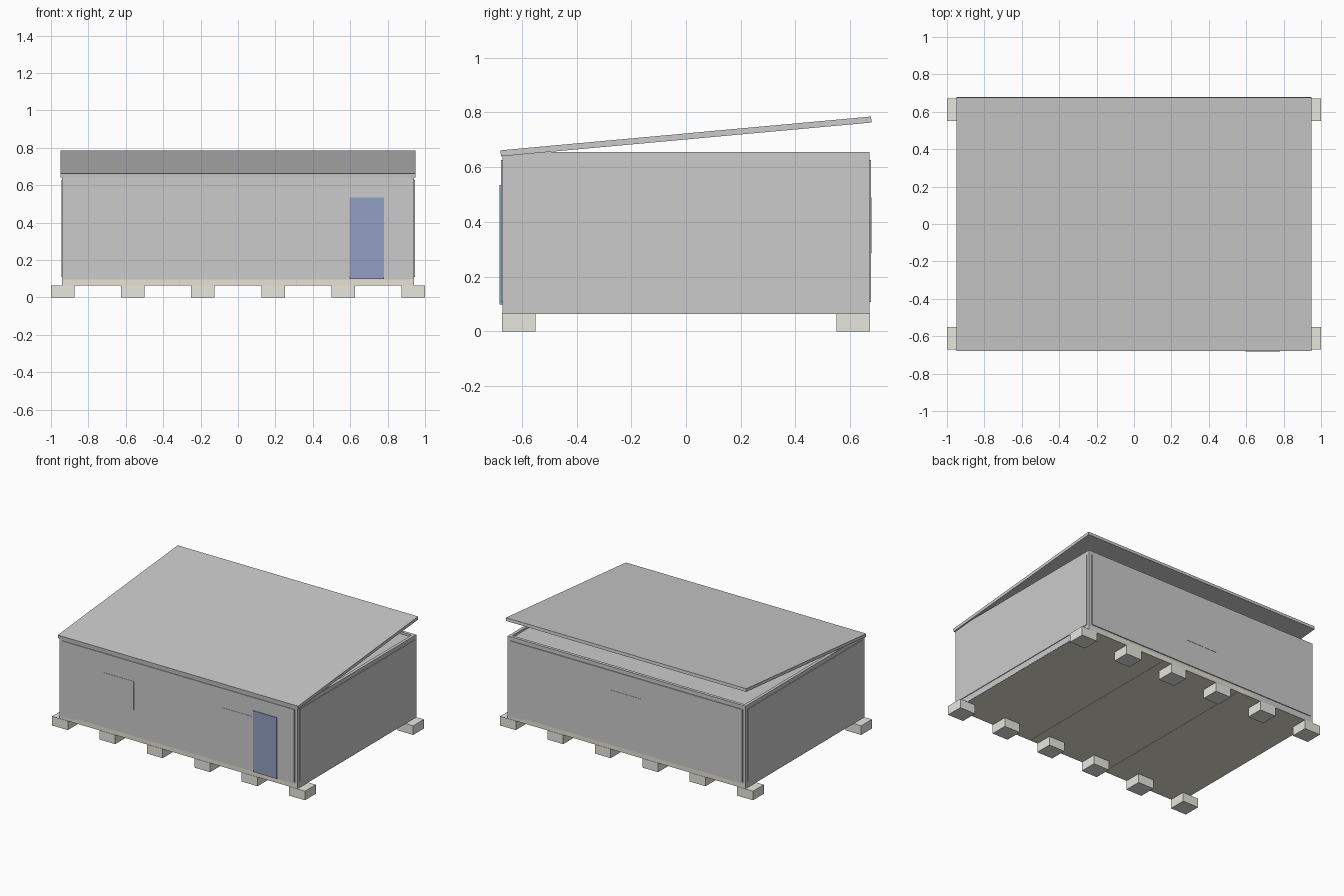
import bpy, bmesh, math

if "Cube" in bpy.data.objects:
    bpy.data.objects.remove(bpy.data.objects["Cube"])


def material(name, rgb):
    m = bpy.data.materials.new(name)
    m.diffuse_color = (*rgb, 1)
    m.use_nodes = True
    m.node_tree.nodes["Principled BSDF"].inputs["Base Color"].default_value = m.diffuse_color
    return m


DOOR = material("door_blue", (0.29, 0.35, 0.54))
WOOD = material("floor_wood", (0.80, 0.76, 0.65))
CONCRETE = material("concrete", (0.80, 0.80, 0.74))


def box(name, x, y, z, mat=None):
    """Axis-aligned box from (min, max) pairs."""
    bm = bmesh.new()
    bmesh.ops.create_cube(bm, size=1)
    for v in bm.verts:
        for i, (lo, hi) in enumerate((x, y, z)):
            v.co[i] = hi if v.co[i] > 0 else lo
    me = bpy.data.meshes.new(name)
    bm.to_mesh(me)
    bm.free()
    ob = bpy.data.objects.new(name, me)
    bpy.context.collection.objects.link(ob)
    if mat:
        me.materials.append(mat)
    return ob


def span(a, b):
    return (min(a, b), max(a, b))


X, Y = 0.94, 0.67            # half size of the frame
Z0, Z1 = 0.065, 0.655        # frame bottom and top
W = 0.022                    # post and rail width
LOW, HIGH = 0.108, 0.627     # wall panel bottom and top

# Foundation blocks
for s in (-1, 1):
    for i in range(6):
        c = -0.9375 + 0.375 * i
        box("foundation_block", (c - 0.0625, c + 0.0625),
            span(s * 0.55, s * 0.672), (0, Z0), CONCRETE)

# Floor boards
for i in (-1, 0, 1):
    w = 2 * X / 3
    box("floor_board", (i * w - w / 2 + 0.001, i * w + w / 2 - 0.001),
        (-Y, Y), (Z0 - 0.001, Z0 + 0.03), WOOD)

# Steel frame: corner posts, bottom and top rails
for sx in (-1, 1):
    for sy in (-1, 1):
        box("corner_post", span(sx * (X - W), sx * X),
            span(sy * (Y - W), sy * Y), (Z0, Z1))
for s in (-1, 1):
    for part, z in (("bottom_rail", (Z0, LOW)), ("top_rail", (HIGH, Z1))):
        box("long_" + part, (-X + W, X - W), span(s * (Y - W), s * Y), z)
        box("end_" + part, span(s * (X - W), s * X), (-Y + W, Y - W), z)

# Wall panels, standing slightly proud of the frame
for s in (-1, 1):
    box("long_wall", (-X + W, X - W), span(s * (Y - W), s * (Y + 0.006)), (LOW, HIGH))
    box("end_wall", span(s * (X - W), s * (X + 0.005)), (-Y + W, Y - W), (LOW, HIGH))

# Ceiling recessed inside the top rails
box("ceiling", (-X + W, X - W), (-Y + W, Y - W), (HIGH - 0.01, 0.64))

# Windows and door
for c, s in ((-0.4725, -1), (0.4725, -1), (0, 1)):
    box("window", (c - 0.1225, c + 0.1225), span(s * Y, s * (Y + 0.008)), (0.285, 0.49))
box("door", (0.595, 0.78), (-0.681, -Y), (0.098, 0.535), DOOR)

# Sloping roof sheet
roof = box("roof", (-0.95, 0.95), (-0.68, 0.68), (-0.011, 0.011))
roof.location.z = 0.7125
roof.rotation_euler.x = math.atan2(0.124, 1.36)
